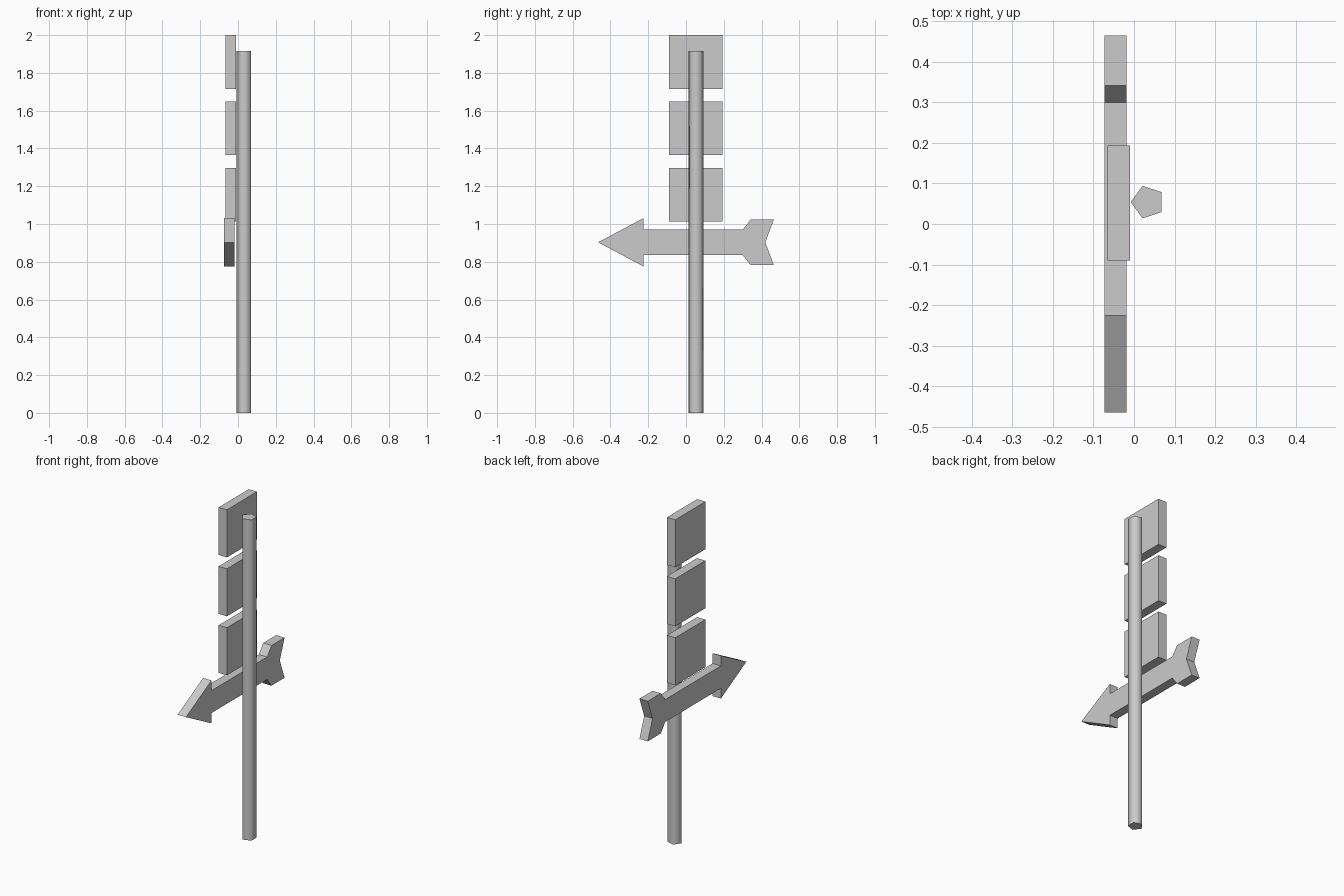
import bpy, bmesh, math

cube = bpy.data.objects.get("Cube")
if cube:
    bpy.data.objects.remove(cube, do_unlink=True)

grey = bpy.data.materials.new("light_grey")
grey.use_nodes = True
colour = (0.6, 0.6, 0.6, 1)
grey.diffuse_color = colour
grey.node_tree.nodes["Principled BSDF"].inputs["Base Color"].default_value = colour


def plate(name, outline, x0, x1):
    """Extrude a (y, z) outline from x0 to x1."""
    bm = bmesh.new()
    face = bm.faces.new([bm.verts.new((x0, y, z)) for y, z in outline])
    extruded = bmesh.ops.extrude_face_region(bm, geom=[face])
    verts = [v for v in extruded["geom"] if isinstance(v, bmesh.types.BMVert)]
    bmesh.ops.translate(bm, verts=verts, vec=(x1 - x0, 0, 0))
    bmesh.ops.recalc_face_normals(bm, faces=bm.faces)
    mesh = bpy.data.meshes.new(name)
    bm.to_mesh(mesh)
    bm.free()
    mesh.materials.append(grey)
    obj = bpy.data.objects.new(name, mesh)
    bpy.context.collection.objects.link(obj)
    return obj


# Five-sided post with smooth sides and flat ends
height = 1.915
bpy.ops.mesh.primitive_cylinder_add(vertices=5, radius=0.042, depth=height,
                                    location=(0.034, 0.054, height / 2))
post = bpy.context.object
post.name = "post"
post.data.materials.append(grey)
# Turn one corner of the post towards the boards
corner = post.data.vertices[0].co
turn = math.pi - math.atan2(corner.y, corner.x)
post.rotation_euler.z = turn
bpy.ops.object.shade_smooth_by_angle(angle=math.radians(80))

# Stack of three square boards
size = 0.284
for i, top in enumerate((2.0, 1.648, 1.296)):
    y0, y1 = -0.09, -0.09 + size
    plate(f"board_{i + 1}",
          [(y0, top - size), (y1, top - size), (y1, top), (y0, top)],
          -0.065, -0.01)

# Arrow sign: upper half outline mirrored about its axis
axis = 0.903
upper = [(-0.225, 0.128), (-0.225, 0.067), (0.3, 0.067), (0.342, 0.12), (0.465, 0.12)]
outline = [(-0.465, axis)] + [(y, axis + h) for y, h in upper]
outline += [(0.42, axis)] + [(y, axis - h) for y, h in reversed(upper)]
plate("arrow_sign", outline, -0.073, -0.018)
